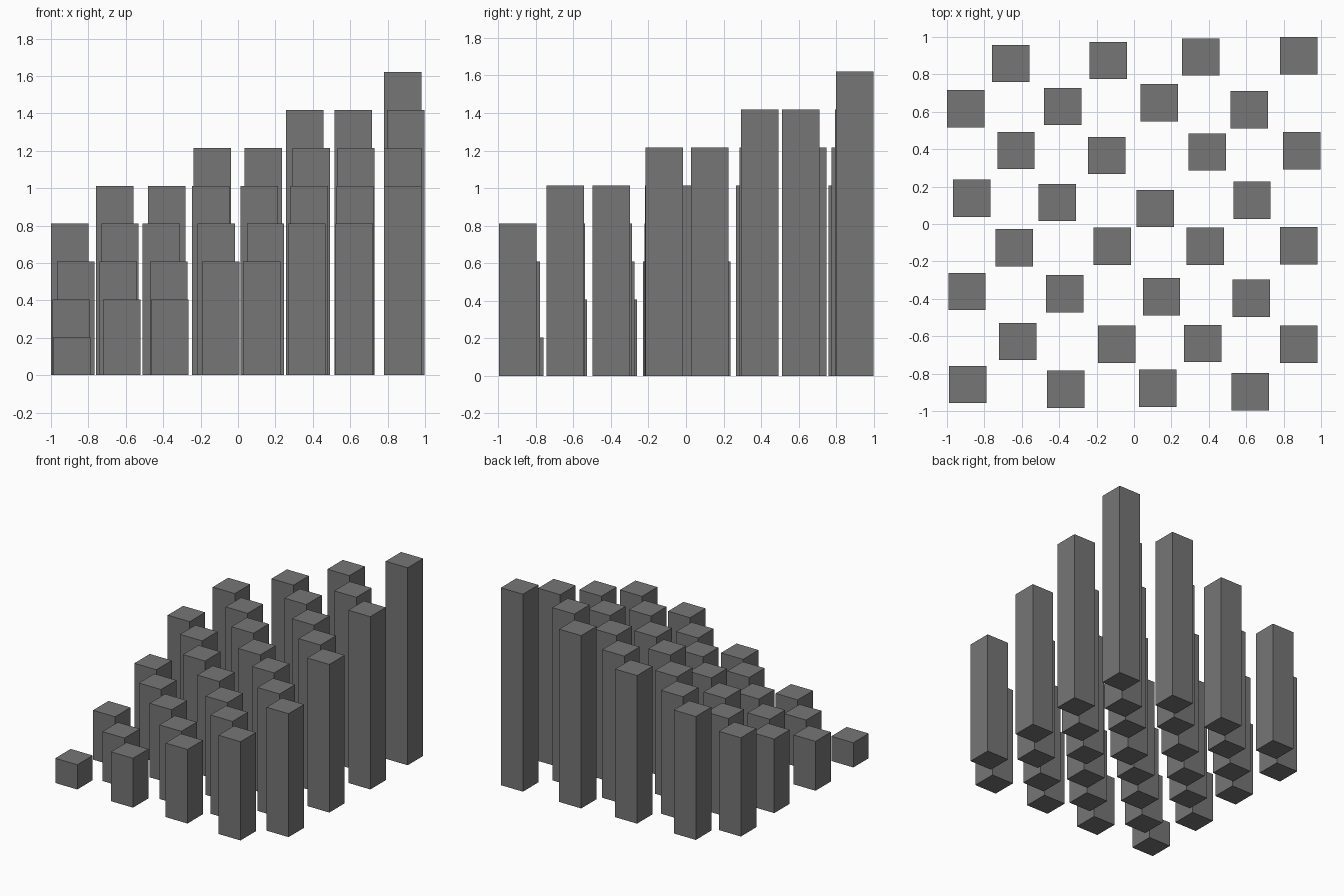
import bpy

# One flat grey for every pillar
grey = bpy.data.materials.new("mid_grey")
grey.diffuse_color = (0.18, 0.18, 0.18, 1)

SIZE = 0.2      # square footprint
STEP = 0.2025   # height gained per diagonal

# Irregular pillar centres, front row first; alternate rows are offset like a checkerboard
rows = [
    [(-0.888, -0.858), (-0.365, -0.883), (0.127, -0.879), (0.621, -0.897)],
    [(-0.621, -0.628), (-0.093, -0.644), (0.367, -0.639), (0.880, -0.644)],
    [(-0.893, -0.361), (-0.370, -0.374), (0.147, -0.388), (0.626, -0.398)],
    [(-0.640, -0.128), (-0.116, -0.120), (0.380, -0.118), (0.880, -0.116)],
    [(-0.867, 0.137), (-0.410, 0.115), (0.114, 0.083), (0.631, 0.126)],
    [(-0.631, 0.393), (-0.146, 0.366), (0.391, 0.385), (0.897, 0.392)],
    [(-0.900, 0.617), (-0.382, 0.628), (0.136, 0.649), (0.616, 0.611)],
    [(-0.660, 0.858), (-0.138, 0.874), (0.356, 0.893), (0.880, 0.900)],
]

# Pillars standing on the ground, rising towards the back right corner
for j, row in enumerate(rows):
    for k, (x, y) in enumerate(row):
        i = 2 * k + j % 2
        h = STEP * (1 + (i + j) // 2)
        bpy.ops.mesh.primitive_cube_add(size=1, location=(x, y, h / 2))
        pillar = bpy.context.object
        pillar.name = f"pillar_{j}_{i}"
        pillar.scale = (SIZE, SIZE, h)
        pillar.data.materials.append(grey)
